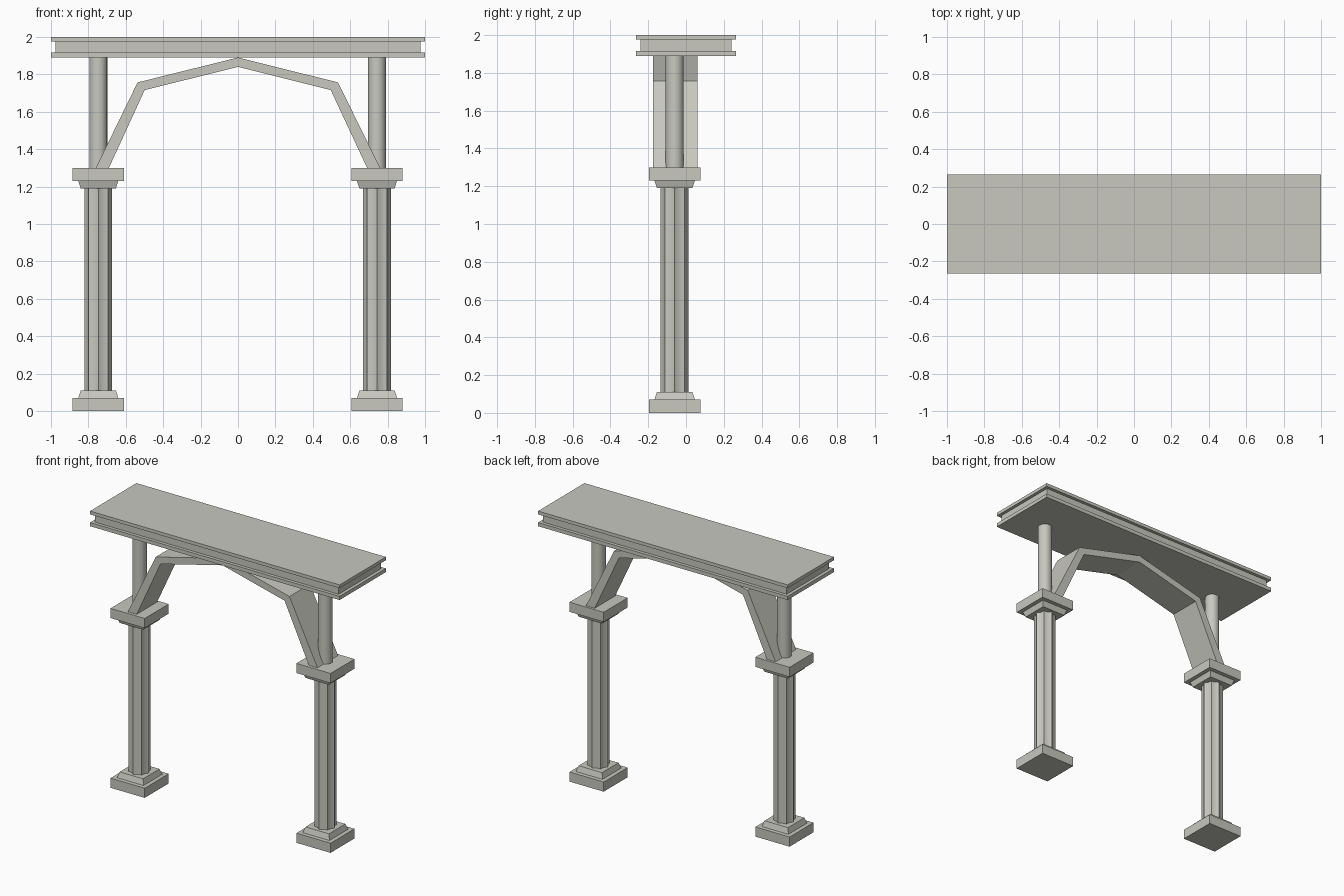
import bpy, bmesh, math

if "Cube" in bpy.data.objects:
    bpy.data.objects.remove(bpy.data.objects["Cube"])

stone = bpy.data.materials.new("warm grey stone")
stone.diffuse_color = (0.58, 0.58, 0.53, 1)
stone.use_nodes = True
stone.node_tree.nodes["Principled BSDF"].inputs["Base Color"].default_value = stone.diffuse_color

YC = -0.06          # columns sit slightly toward the front
XS = {"left": -0.747, "right": 0.743}


def loft(name, rings, smooth=None):
    """Closed solid through rings of equal point count."""
    bm = bmesh.new()
    vs = [[bm.verts.new(p) for p in r] for r in rings]
    n = len(rings[0])
    for a, b in zip(vs, vs[1:]):
        for i in range(n):
            j = (i + 1) % n
            bm.faces.new((a[i], a[j], b[j], b[i]))
    bm.faces.new(vs[0][::-1])
    bm.faces.new(vs[-1])
    bmesh.ops.recalc_face_normals(bm, faces=bm.faces)
    me = bpy.data.meshes.new(name)
    bm.to_mesh(me)
    bm.free()
    me.materials.append(stone)
    ob = bpy.data.objects.new(name, me)
    bpy.context.collection.objects.link(ob)
    if smooth:
        bpy.ops.object.select_all(action='DESELECT')
        ob.select_set(True)
        bpy.context.view_layer.objects.active = ob
        bpy.ops.object.shade_smooth_by_angle(angle=math.radians(smooth))
    return ob


def rect(cx, cy, hx, hy, z):
    return [(cx - hx, cy - hy, z), (cx + hx, cy - hy, z),
            (cx + hx, cy + hy, z), (cx - hx, cy + hy, z)]


def circle(cx, cy, radii, n, z):
    """Ring of n points cycling through the given radii."""
    return [(cx + radii[i % len(radii)] * math.cos(2 * math.pi * i / n),
             cy + radii[i % len(radii)] * math.sin(2 * math.pi * i / n), z)
            for i in range(n)]


def block(name, cx, cy, z0, z1, h0, h1):
    return loft(name, [rect(cx, cy, *h0, z0), rect(cx, cy, *h1, z1)])


for side, x in XS.items():
    # base: plinth slab and tapered step
    block(side + "_plinth", x, YC, 0, 0.07, (0.137, 0.137), (0.137, 0.137))
    block(side + "_base_step", x, YC, 0.07, 0.11, (0.107, 0.107), (0.094, 0.094))
    # fluted shaft
    loft(side + "_fluted_shaft",
         [circle(x, YC, (0.074, 0.061), 16, z) for z in (0.11, 1.19)], 40)
    # capital
    block(side + "_capital_step", x, YC, 1.19, 1.23, (0.094, 0.094), (0.107, 0.107))
    block(side + "_capital_slab", x, YC, 1.23, 1.30, (0.137, 0.137), (0.137, 0.137))
    # slim round upper post
    loft(side + "_upper_post",
         [circle(x, YC, (0.048,), 24, z) for z in (1.30, 1.89)], 40)

# faceted arch band, running from capital to capital
outer = [(-0.76, 1.30), (-0.537, 1.757), (0, 1.89), (0.535, 1.757), (0.76, 1.30)]
inner = [(-0.69, 1.30), (-0.499, 1.716), (0, 1.84), (0.496, 1.716), (0.69, 1.30)]
loft("arch_band", [[(xo, -0.175, zo), (xo, 0.06, zo), (xi, 0.06, zi), (xi, -0.175, zi)]
                   for (xo, zo), (xi, zi) in zip(outer, inner)])

# grooved lintel on top
wide, narrow = (1.0, 0.265), (0.977, 0.242)
block("lintel_lower_slab", 0, 0, 1.89, 1.917, wide, wide)
block("lintel_core", 0, 0, 1.917, 1.976, narrow, narrow)
block("lintel_upper_slab", 0, 0, 1.976, 2.0, wide, wide)
